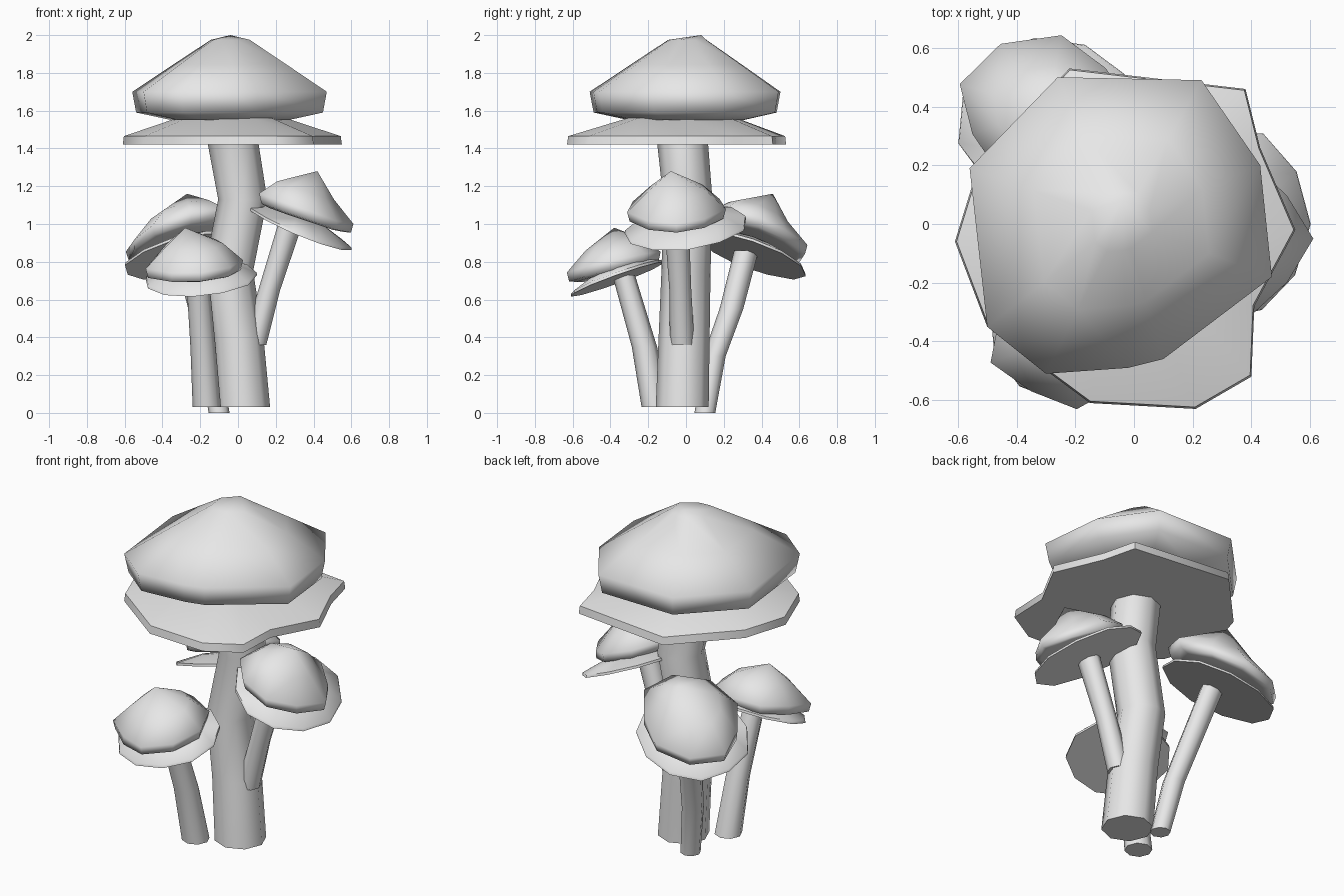
import bpy, bmesh, random
from math import sin, cos, pi, radians
from mathutils import Vector

random.seed(4)
old = bpy.data.objects.get("Cube")
if old:
    bpy.data.objects.remove(old, do_unlink=True)

mat = bpy.data.materials.new("pale grey")
mat.use_nodes = True
grey = (0.8, 0.8, 0.8, 1)
mat.diffuse_color = grey
mat.node_tree.nodes["Principled BSDF"].inputs["Base Color"].default_value = grey


def loft(name, rings, top=None, angle=60):
    """Skin a stack of equal rings, closing the bottom and the top (or an apex)."""
    bm = bmesh.new()
    rows = [[bm.verts.new(p) for p in ring] for ring in rings]
    n = len(rows[0])
    for a, b in zip(rows, rows[1:]):
        for i in range(n):
            j = (i + 1) % n
            bm.faces.new((a[i], a[j], b[j], b[i]))
    bm.faces.new(rows[0][::-1])
    if top is None:
        bm.faces.new(rows[-1])
    else:
        tip = bm.verts.new(top)
        for i in range(n):
            bm.faces.new((rows[-1][i], rows[-1][(i + 1) % n], tip))
    bmesh.ops.recalc_face_normals(bm, faces=bm.faces)
    mesh = bpy.data.meshes.new(name)
    bm.to_mesh(mesh)
    bm.free()
    mesh.materials.append(mat)
    ob = bpy.data.objects.new(name, mesh)
    bpy.context.collection.objects.link(ob)
    bpy.ops.object.select_all(action='DESELECT')
    ob.select_set(True)
    bpy.context.view_layer.objects.active = ob
    bpy.ops.object.shade_smooth_by_angle(angle=radians(angle))


def scaled(outline, centre, s, z):
    """Copy an outline at height z, shrunk towards a centre."""
    cx, cy = centre
    return [(cx + (x - cx) * s, cy + (y - cy) * s, z) for x, y in outline]


def stem(name, path, sides=8):
    """Tube through (x, y, z, radius) stations."""
    rings = [[(x + r * cos(2 * pi * i / sides), y + r * sin(2 * pi * i / sides), z)
              for i in range(sides)] for x, y, z, r in path]
    loft(name, rings)


def tilted(centre, rx, ry, slope, layers, wobble, sides):
    """Rings of a leaning irregular oval; layers are (scale, height)."""
    jit = [1 - random.random() * wobble for _ in range(sides)]
    rings = []
    for s, h in layers:
        ring = []
        for i in range(sides):
            a = 2 * pi * i / sides
            dx, dy = rx * s * jit[i] * cos(a), ry * s * jit[i] * sin(a)
            ring.append(Vector(centre) + Vector((dx, dy, h + slope[0] * dx + slope[1] * dy)))
        rings.append(ring)
    return rings


# Main stem
stem("main_stem", [(0.03, -0.02, 0.03, 0.14), (0, -0.01, 0.4, 0.135), (-0.05, 0, 0.75, 0.13),
                   (0.025, 0.01, 1.13, 0.13), (-0.03, -0.02, 1.45, 0.135)])

# Main cap
rim = [(-0.56, 0.19), (-0.26, 0.5), (0.23, 0.49), (0.43, 0.2), (0.47, -0.18),
       (0.1, -0.46), (-0.02, -0.49), (-0.3, -0.51), (-0.5, -0.35)]
mid = (-0.04, 0.01)
loft("main_cap", [scaled(rim, mid, 0.6, 1.55), scaled(rim, mid, 0.96, 1.59),
                  scaled(rim, mid, 1, 1.7), scaled(rim, mid, 0.58, 1.845),
                  scaled(rim, mid, 0.2, 1.975)], (-0.04, 0.08, 2.0), 120)

# Main gill skirt, flat underneath with a thin lifted edge
frill = [(-0.61, -0.06), (-0.53, 0.2), (-0.22, 0.53), (0.38, 0.46), (0.43, 0.26),
         (0.55, -0.02), (0.41, -0.28), (0.4, -0.52), (0.21, -0.63), (-0.15, -0.61), (-0.5, -0.35)]
loft("main_gills", [scaled(frill, mid, 1, 1.42), scaled(frill, mid, 0.99, 1.465),
                    scaled(frill, mid, 0.5, 1.56)], (-0.04, 0.02, 1.58))

# Small mushrooms: cap (centre, radii, slope), apex, dented points,
# gills (centre, radii, slope), stem path
small = {
    "front": (((-0.24, -0.385, 0.785), 0.27, 0.26, (0.05, 0.22)), (-0.28, -0.38, 0.98), (6, 4),
              ((-0.2, -0.37, 0.72), 0.305, 0.255, (0.08, 0.36)),
              [(-0.165, -0.16, 0.03, 0.075), (-0.185, -0.22, 0.35, 0.067),
               (-0.215, -0.33, 0.73, 0.06)]),
    "left": (((0.355, -0.05, 1.075), 0.26, 0.275, (-0.33, 0.03)), (0.42, -0.08, 1.28), (8, 1),
             ((0.325, 0, 0.99), 0.28, 0.34, (-0.41, 0.12)),
             [(0.085, -0.02, 0.36, 0.065), (0.165, -0.03, 0.65, 0.058),
              (0.28, -0.05, 1.01, 0.065)]),
    "back": (((-0.3, 0.385, 0.95), 0.315, 0.27, (0.26, -0.33)), (-0.27, 0.46, 1.16), (1, 5),
             ((-0.295, 0.355, 0.845), 0.32, 0.29, (0.25, -0.34)),
             [(-0.1, 0.1, 0, 0.055), (-0.15, 0.15, 0.3, 0.06),
              (-0.2, 0.24, 0.55, 0.063), (-0.28, 0.32, 0.86, 0.065)]),
}
for side, (cap, apex, dents, gills, path) in small.items():
    rings = tilted(*cap, [(0.8, -0.05), (0.95, -0.04), (1, 0.01), (0.6, 0.105)], 0.05, 9)
    # pinch parts of the cap's flank into shallow dents
    for ring, pull in zip(rings, (0.06, 0.1, 0.14, 0.08)):
        for k in dents:
            ring[k] = ring[k].lerp(Vector((cap[0][0], cap[0][1], ring[k].z)), pull)
    loft(side + "_cap", rings, apex, 120)
    loft(side + "_gills", tilted(*gills, [(1, -0.015), (0.99, 0), (0.5, 0.05)], 0.06, 11),
         Vector(gills[0]) + Vector((0, 0, 0.065)))
    stem(side + "_stem", path)
